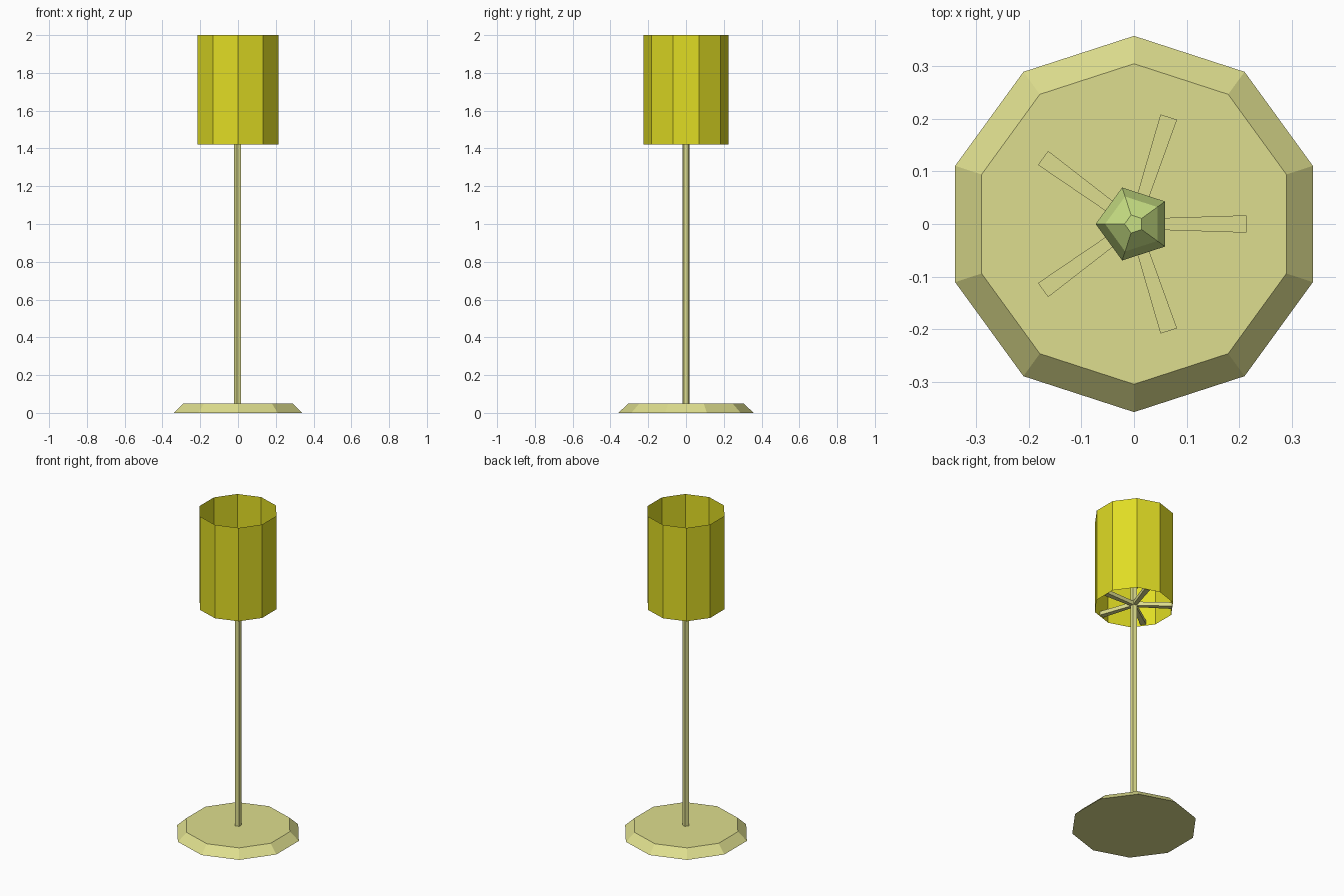
import bpy, bmesh, math
from mathutils import Matrix

if "Cube" in bpy.data.objects:
    bpy.data.objects.remove(bpy.data.objects["Cube"])


def material(name, rgb):
    m = bpy.data.materials.new(name)
    lin = [((c / 255 + 0.055) / 1.055) ** 2.4 if c > 10 else c / 3295 for c in rgb]
    m.diffuse_color = (*lin, 1)
    m.use_nodes = True
    m.node_tree.nodes["Principled BSDF"].inputs["Base Color"].default_value = m.diffuse_color
    return m


cream = material("pale cream", (222, 222, 142))
yellow = material("shade yellow", (224, 220, 36))
green = material("bulb green", (200, 224, 132))


def finish(name, bm, mat):
    me = bpy.data.meshes.new(name)
    bm.to_mesh(me)
    bm.free()
    me.materials.append(mat)
    ob = bpy.data.objects.new(name, me)
    bpy.context.collection.objects.link(ob)
    return ob


def lathe(name, profile, sides, start, mat, caps=True):
    """Stack polygon rings given as (radius, height) and skin them."""
    bm = bmesh.new()
    angles = [math.radians(start) + math.tau * i / sides for i in range(sides)]
    rings = [[bm.verts.new((r * math.cos(a), r * math.sin(a), z)) for a in angles]
             for r, z in profile]
    for lo, hi in zip(rings, rings[1:]):
        for i in range(sides):
            j = (i + 1) % sides
            bm.faces.new((lo[i], lo[j], hi[j], hi[i]))
    if caps:
        bm.faces.new(rings[0][::-1])
        bm.faces.new(rings[-1])
    return finish(name, bm, mat)


# Bevelled foot, pole, open shade and bulb
lathe("base", [(0.358, 0), (0.305, 0.05)], 10, 18, cream)
lathe("pole", [(0.02, 0.05), (0.02, 1.56)], 5, 180, cream)
lathe("lamp_shade", [(0.226, 1.42), (0.226, 2.0)], 10, 18, yellow, caps=False)
lathe("bulb", [(0.02, 1.54), (0.073, 1.65), (0.055, 1.70), (0.018, 1.73)], 5, 180, green)

# Five slightly tapered spokes joining the pole to the shade
bm = bmesh.new()
for k in range(5):
    verts = bmesh.ops.create_cube(bm, size=1)["verts"]
    for v in verts:
        outer = v.co.x > 0
        v.co.x = 0.214 if outer else 0.008
        v.co.y *= 0.033 if outer else 0.02
        v.co.z = 1.44 + v.co.z * 0.024
    bmesh.ops.rotate(bm, verts=verts, cent=(0, 0, 0),
                     matrix=Matrix.Rotation(math.tau * k / 5, 3, 'Z'))
finish("shade_spokes", bm, cream)
